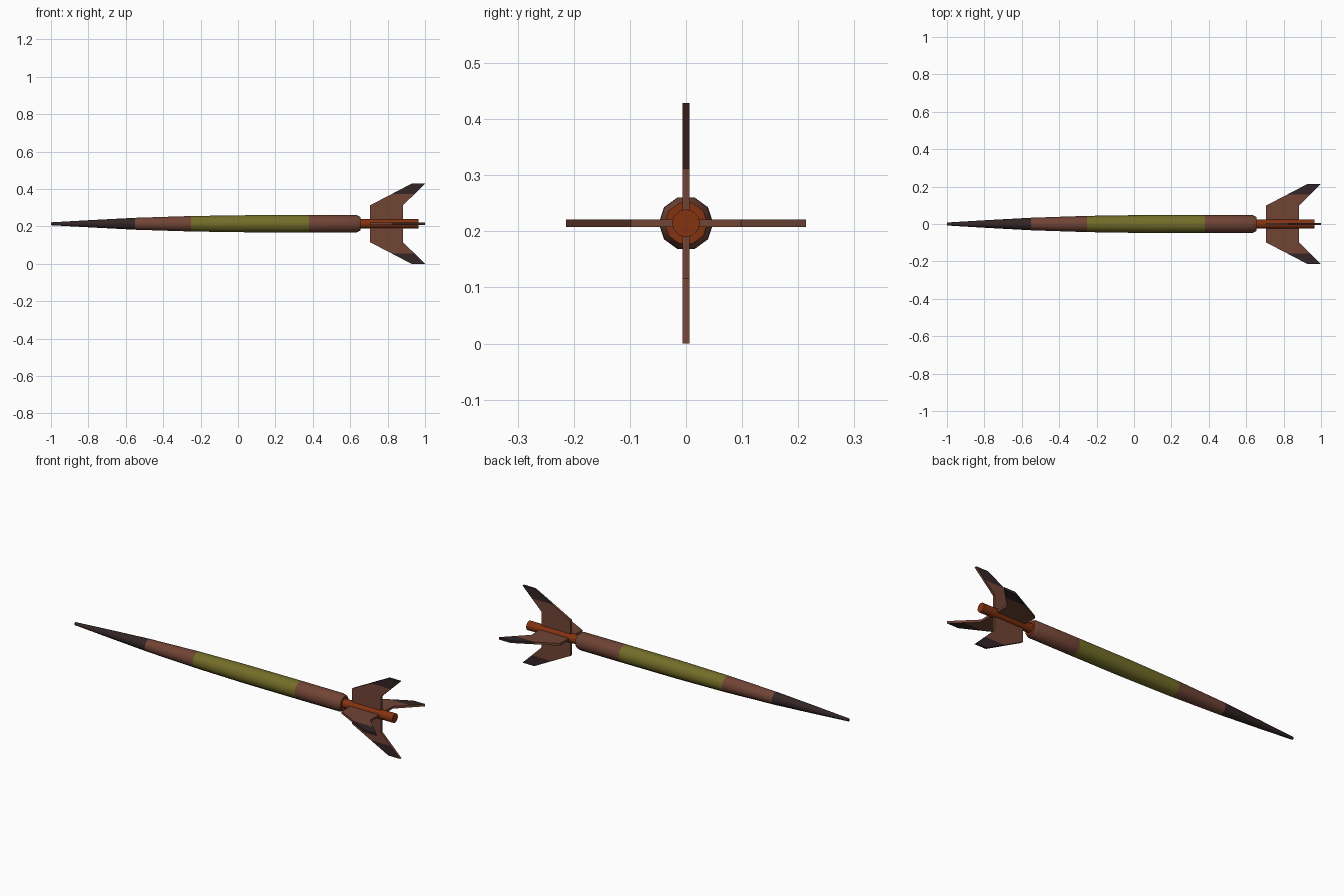
import bpy, bmesh, math
from mathutils import Matrix

if "Cube" in bpy.data.objects:
    bpy.data.objects.remove(bpy.data.objects["Cube"])

AXIS_Z = 0.2143


def material(name, rgb):
    m = bpy.data.materials.new(name)
    m.diffuse_color = (*rgb, 1)
    m.use_nodes = True
    m.node_tree.nodes["Principled BSDF"].inputs["Base Color"].default_value = m.diffuse_color
    return m


BROWN = material("brown", (0.165, 0.058, 0.036))
OLIVE = material("olive", (0.170, 0.152, 0.021))
DARK = material("dark_umber", (0.033, 0.018, 0.019))
RUST = material("rust", (0.230, 0.032, 0.005))


def finish(name, bm, mats, smooth=False):
    bmesh.ops.recalc_face_normals(bm, faces=bm.faces)
    me = bpy.data.meshes.new(name)
    bm.to_mesh(me)
    bm.free()
    for m in mats:
        me.materials.append(m)
    ob = bpy.data.objects.new(name, me)
    bpy.context.collection.objects.link(ob)
    if smooth:
        bpy.ops.object.select_all(action='DESELECT')
        ob.select_set(True)
        bpy.context.view_layer.objects.active = ob
        bpy.ops.object.shade_smooth_by_angle(angle=math.radians(40))
    return ob


def lathe_x(profile, sides, rule):
    """Revolve (x, radius) points about the long axis; rule picks the colour."""
    bm = bmesh.new()
    rings = [[bm.verts.new((x, r * math.cos(a), AXIS_Z + r * math.sin(a)))
              for a in (math.tau * i / sides for i in range(sides))]
             for x, r in profile]
    for a, b in zip(rings, rings[1:]):
        for i in range(sides):
            j = (i + 1) % sides
            bm.faces.new((a[i], a[j], b[j], b[i]))
    bm.faces.new(rings[0])
    bm.faces.new(rings[-1])
    bm.normal_update()
    for f in bm.faces:
        f.material_index = rule(f.calc_center_median().x)
    return bm


def body_colour(x):
    if x < -0.55:
        return 1
    if -0.25 < x < 0.38:
        return 2
    return 3 if x > 0.652 else 0


# Tapered body with painted bands and a rust end cap
profile = [(-1.0, 0.008), (-0.78, 0.021), (-0.55, 0.0335), (-0.25, 0.0435),
           (0.05, 0.048), (0.38, 0.0485), (0.635, 0.048), (0.655, 0.038)]
finish("body", lathe_x(profile, 10, body_colour), [BROWN, DARK, OLIVE, RUST], True)

# Exhaust tube
finish("exhaust_tube", lathe_x([(0.64, 0.025), (0.965, 0.025)], 12, lambda x: 0),
       [RUST], True)

# Four swept fins with dark tips
OUTLINE = [(0.705, 0.0), (0.705, 0.098), (0.928, 0.2143),
           (1.0, 0.2143), (0.882, 0.098), (0.882, 0.0)]
TIP, THICK = 0.158, 0.013
for k, side in enumerate(("top", "front", "bottom", "back")):
    bm = bmesh.new()
    face = bm.faces.new([bm.verts.new((x, -THICK / 2, z)) for x, z in OUTLINE])
    ext = bmesh.ops.extrude_face_region(bm, geom=[face])["geom"]
    bmesh.ops.translate(bm, vec=(0, THICK, 0),
                        verts=[v for v in ext if isinstance(v, bmesh.types.BMVert)])
    bmesh.ops.recalc_face_normals(bm, faces=bm.faces)
    bmesh.ops.bisect_plane(bm, geom=bm.verts[:] + bm.edges[:] + bm.faces[:],
                           plane_co=(0, 0, TIP), plane_no=(0, 0, 1))
    bm.normal_update()
    for f in bm.faces:
        # dark above the cut, but the trailing edge stays brown
        f.material_index = int(f.calc_center_median().z > TIP and f.normal.x < 0.3)
    bm.transform(Matrix.Translation((0, 0, AXIS_Z)) @
                 Matrix.Rotation(k * math.pi / 2, 4, 'X'))
    finish(side + "_fin", bm, [BROWN, DARK])
